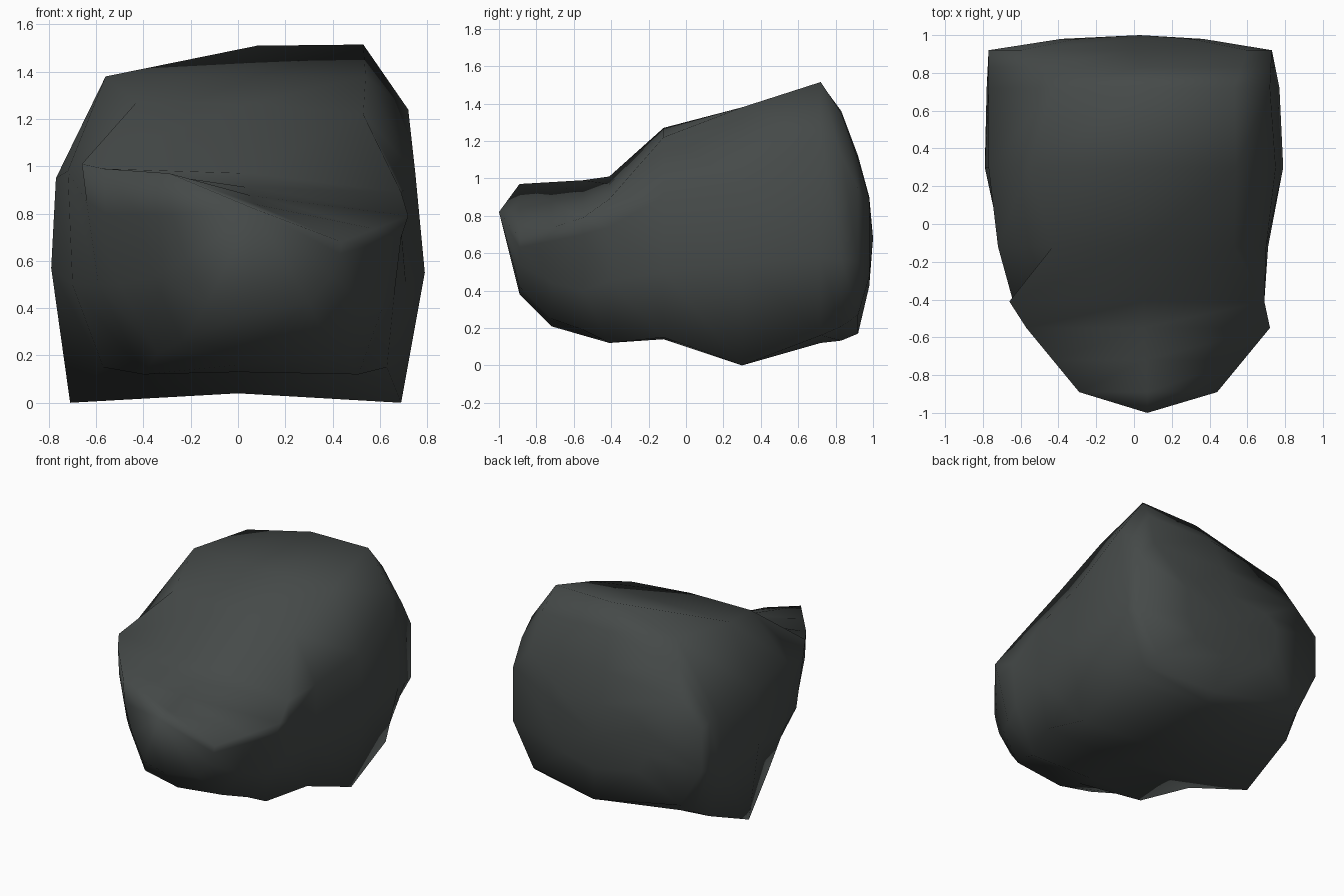
import bpy, bmesh

if "Cube" in bpy.data.objects:
    bpy.data.objects.remove(bpy.data.objects["Cube"])

# Cross-sections of the boulder from front to back: y, then (x, z) points running
# bottom-left, left side, top, right side, bottom-right, bottom-centre
SECTIONS = [
    (-0.89, [(-.13, .42), (-.22, .60), (-.28, .80), (-.29, .97), (.07, .84),
             (.44, .68), (.43, .63), (.40, .54), (.30, .42), (.05, .38)]),
    (-0.55, [(-.34, .21), (-.50, .50), (-.56, .80), (-.57, .99), (.05, .91),
             (.72, .79), (.69, .70), (.61, .40), (.46, .19), (.00, .16)]),
    (-0.41, [(-.40, .12), (-.59, .50), (-.64, .85), (-.66, 1.01), (.05, .97),
             (.69, .89), (.69, .74), (.66, .45), (.51, .12), (.00, .13)]),
    (-0.12, [(-.57, .15), (-.70, .50), (-.72, .98), (-.43, 1.27), (.05, 1.265),
             (.53, 1.22), (.70, .90), (.71, .50), (.63, .15), (.00, .14)]),
    (0.30, [(-.71, .00), (-.79, .57), (-.77, .95), (-.56, 1.38), (.00, 1.38),
            (.54, 1.38), (.75, .97), (.79, .55), (.69, .00), (.00, .04)]),
    (0.72, [(-.69, .18), (-.78, .53), (-.77, .90), (-.43, 1.39), (.08, 1.51),
            (.53, 1.515), (.72, 1.24), (.77, .58), (.67, .16), (.05, .12)]),
    (0.92, [(-.60, .31), (-.77, .60), (-.77, .90), (-.60, 1.06), (.00, 1.12),
            (.60, 1.10), (.73, .95), (.73, .56), (.57, .27), (.09, .17)]),
]
MID_Z = .65


def between(a, b, y, up, down):
    """Extra section blended between two others, bulged up or down in z."""
    t = (y - a[0]) / (b[0] - a[0])
    pts = []
    for (x0, z0), (x1, z1) in zip(a[1], b[1]):
        z = z0 + (z1 - z0) * t - MID_Z
        pts.append((x0 + (x1 - x0) * t, MID_Z + z * (up if z > 0 else down)))
    return (y, pts)


def fan(bm, ring, tip):
    v = bm.verts.new(tip)
    for a, b in zip(ring, ring[1:] + ring[:1]):
        bm.faces.new((a, b, v))


# Round off the front underside and the top of the back
S = SECTIONS
sections = [S[0], between(S[0], S[1], -.72, 1, 1.16), *S[1:6],
            between(S[5], S[6], .83, 1.1, 1.03), S[6]]
# Softly bulging ring on the back face
sections.append((.98, [(x * .5, .68 + (z - .68) * .5) for x, z in S[6][1]]))

# Skin the sections, then close the front point and the back
bm = bmesh.new()
rings = [[bm.verts.new((x, y, z)) for x, z in pts] for y, pts in sections]
for r, s in zip(rings, rings[1:]):
    for i in range(len(r)):
        j = (i + 1) % len(r)
        bm.faces.new((r[i], r[j], s[j], s[i]))
fan(bm, rings[0], (.07, -1, .82))
fan(bm, rings[-1], (.03, 1, .68))
bmesh.ops.recalc_face_normals(bm, faces=bm.faces[:])
for f in bm.faces:
    f.smooth = True

mesh = bpy.data.meshes.new("boulder")
bm.to_mesh(mesh)
bm.free()
boulder = bpy.data.objects.new("boulder", mesh)
bpy.context.collection.objects.link(boulder)

# Dark stone
stone = bpy.data.materials.new("dark_stone")
stone.diffuse_color = (.06, .068, .066, 1)
stone.use_nodes = True
stone.node_tree.nodes["Principled BSDF"].inputs["Base Color"].default_value = stone.diffuse_color
mesh.materials.append(stone)
